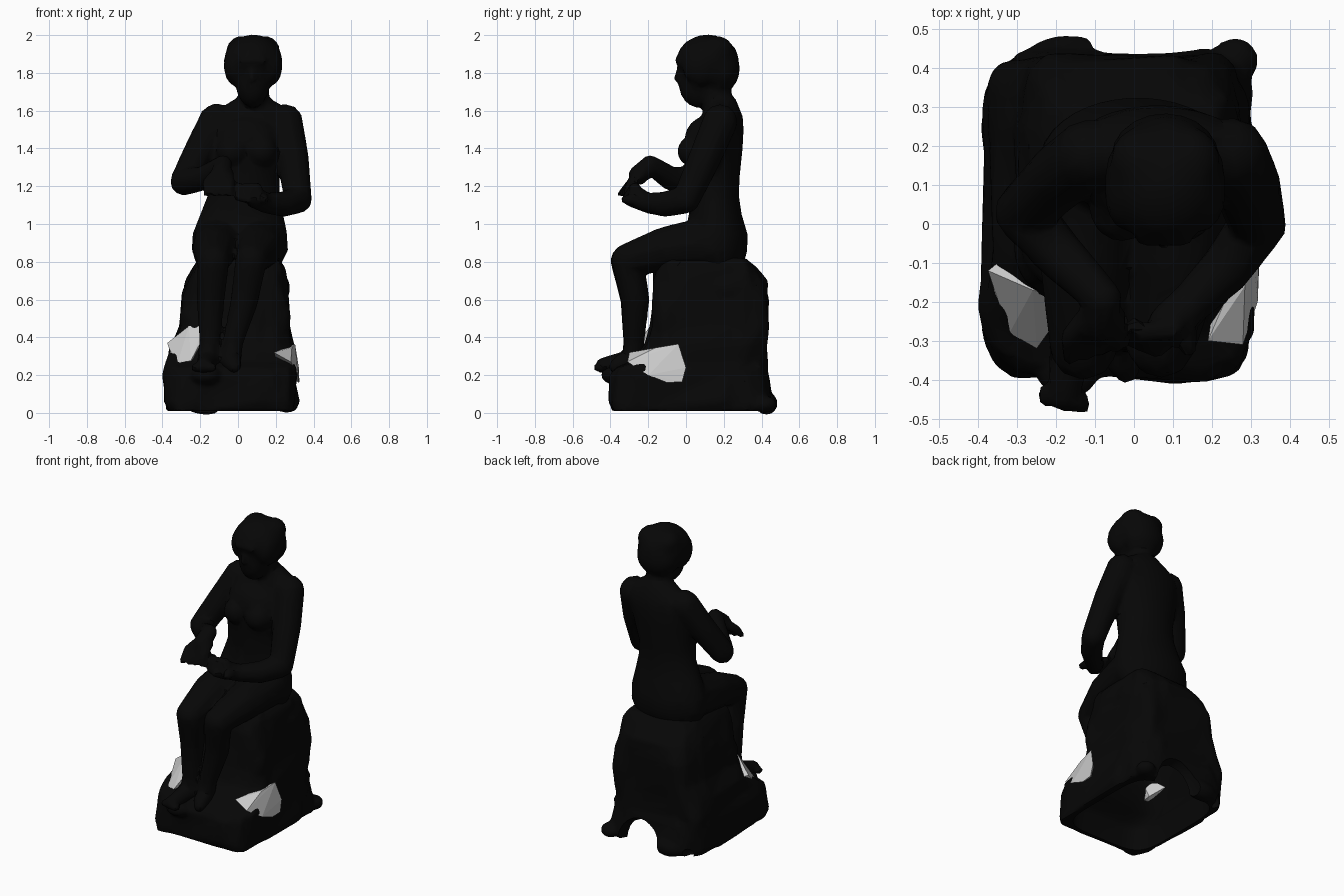
import bpy, bmesh, math
from mathutils import Vector, Matrix, noise

if "Cube" in bpy.data.objects:
    bpy.data.objects.remove(bpy.data.objects["Cube"])

dark = bpy.data.materials.new("dark_bronze")
dark.diffuse_color = (0.002, 0.002, 0.002, 1)
dark.use_nodes = True
dark.node_tree.nodes["Principled BSDF"].inputs["Base Color"].default_value = dark.diffuse_color


def make_object(bm, name, mat=dark):
    bmesh.ops.recalc_face_normals(bm, faces=bm.faces)
    me = bpy.data.meshes.new(name)
    bm.to_mesh(me)
    bm.free()
    ob = bpy.data.objects.new(name, me)
    bpy.context.collection.objects.link(ob)
    if mat:
        me.materials.append(mat)
    return ob


def ball(bm, c, r):
    m = Matrix.Translation(c) @ Matrix.Diagonal((*r, 1))
    bmesh.ops.create_icosphere(bm, subdivisions=3, radius=1, matrix=m)


def hull(bm, points):
    vs = [bm.verts.new(p) for p in points]
    res = bmesh.ops.convex_hull(bm, input=vs)
    junk = {v for v in res["geom_interior"] + res["geom_unused"]
            if isinstance(v, bmesh.types.BMVert)}
    bmesh.ops.delete(bm, geom=list(junk), context='VERTS')


def limb(bm, joints):
    """Chain of tapered capsules through (x, y, z, radius) joints."""
    tmp = bmesh.new()
    bmesh.ops.create_icosphere(tmp, subdivisions=2, radius=1)
    unit = [v.co.copy() for v in tmp.verts]
    tmp.free()
    for a, b in zip(joints, joints[1:]):
        hull(bm, [Vector(j[:3]) + u * j[3] for j in (a, b) for u in unit])


def loft(bm, rings, n=40, power=1.0, rough=0.0):
    """Skin (z, cx, cy, rx, ry) rings; power < 1 squares the outline."""
    loops = []
    for z, cx, cy, rx, ry in rings:
        loop = []
        for i in range(n):
            t = 2 * math.pi * (i + 0.5) / n
            c, s = math.cos(t), math.sin(t)
            d = Vector((math.copysign(abs(c) ** power, c), math.copysign(abs(s) ** power, s), 0))
            p = Vector((cx + rx * d.x, cy + ry * d.y, z))
            k = noise.noise(p * 7) + 0.6 * noise.noise(p * 17)
            loop.append(bm.verts.new(p + d * rough * k))
        loops.append(loop)
    for a, b in zip(loops, loops[1:]):
        for i in range(n):
            j = (i + 1) % n
            bm.faces.new((a[i], a[j], b[j], b[i]))
    bm.faces.new(loops[0])
    bm.faces.new(loops[-1])


def fuse(ob, voxel):
    m = ob.modifiers.new("fuse", 'REMESH')
    m.mode, m.voxel_size = 'VOXEL', voxel
    m = ob.modifiers.new("soften", 'SMOOTH')
    m.factor, m.iterations = 0.5, 2


def finish(ob, ratio):
    m = ob.modifiers.new("facets", 'DECIMATE')
    m.ratio = ratio
    bpy.ops.object.select_all(action='DESELECT')
    ob.select_set(True)
    bpy.context.view_layer.objects.active = ob
    bpy.ops.object.convert(target='MESH')
    bpy.ops.object.shade_smooth_by_angle(angle=math.radians(35))


# seated figure: torso and chest
bm = bmesh.new()
loft(bm, [(0.77, .01, .17, .21, .13), (0.86, .01, .155, .255, .17), (0.95, .01, .16, .25, .165),
          (1.05, .02, .155, .22, .14), (1.15, .03, .15, .19, .13), (1.25, .035, .142, .185, .142),
          (1.4, .045, .15, .215, .15), (1.5, .06, .175, .23, .13), (1.57, .07, .19, .22, .11),
          (1.62, .08, .19, .165, .09), (1.67, .08, .18, .08, .08)])
ball(bm, (.05, .1, 1.43), (.17, .11, .14))
for x in (-0.03, 0.125):
    ball(bm, (x, .045, 1.385), (.085, .09, .085))
# left arm, hand and hanging fingers
limb(bm, [(-.115, .18, 1.55, .09), (-.195, .12, 1.4, .085), (-.285, .03, 1.225, .075),
          (-.19, -.08, 1.24, .065), (-.08, -.19, 1.315, .05), (-.09, -.25, 1.26, .055)])
for i in range(4):
    x = -.165 + .04 * i
    limb(bm, [(-.115 + .02 * i, -.24, 1.26, .035), (x, -.29, 1.22, .025), (x, -.345 + .01 * i, 1.16, .018)])
# right arm, hand and fingers
limb(bm, [(.25, .18, 1.54, .095), (.29, .1, 1.35, .088), (.318, 0, 1.13, .075),
          (.24, -.11, 1.105, .068), (.15, -.2, 1.11, .055), (.09, -.26, 1.14, .058)])
for i in range(3):
    limb(bm, [(.1, -.27, 1.11 + .04 * i, .03), (.06 - .02 * i, -.32 + .02 * i, 1.13 + .03 * i, .025),
              (.0, -.3 + .02 * i, 1.14 + .03 * i, .02)])
limb(bm, [(.13, -.25, 1.13, .035), (.14, -.32, 1.13, .022)])
# legs and feet
limb(bm, [(-.1, .13, .9, .145), (-.125, -.1, .87, .12), (-.13, -.315, .805, .087),
          (-.145, -.272, .6, .076), (-.15, -.278, .38, .055), (-.16, -.28, .28, .058),
          (-.17, -.37, .265, .05), (-.18, -.44, .25, .042)])
limb(bm, [(.12, .13, .9, .145), (.11, -.1, .87, .12), (.07, -.31, .81, .087),
          (.035, -.268, .6, .076), (-.025, -.275, .38, .055), (-.04, -.28, .28, .058),
          (-.03, -.34, .265, .05), (-.02, -.375, .245, .035)])
# toes
for i in range(4):
    ball(bm, (-.225 + .03 * i, -.44 - .007 * i, .24), (.022, .03, .024))
# neck, head, face and hair
limb(bm, [(.09, .185, 1.56, .09), (.08, .15, 1.72, .085)])
ball(bm, (.078, .065, 1.75), (.09, .105, .135))
ball(bm, (.08, .115, 1.865), (.155, .165, .138))
ball(bm, (.08, .17, 1.82), (.14, .115, .13))
for s in (-1, 1):
    ball(bm, (.08 + s * .09, .08, 1.84), (.065, .1, .11))
    ball(bm, (.08 + s * .06, .16, 1.92), (.08, .09, .075))
limb(bm, [(.075, -.025, 1.83, .02), (.075, -.045, 1.77, .02)])
limb(bm, [(.03, -.03, 1.865, .028), (.125, -.03, 1.865, .028)])
figure = make_object(bm, "seated_figure")
fuse(figure, 0.012)
finish(figure, 0.08)

# rocky seat and square base: (z, x0, x1, y0, y1)
rock = [(.01, -.375, .305, -.385, .44), (.06, -.388, .31, -.395, .44), (.2, -.388, .305, -.395, .435),
        (.24, -.38, .30, -.37, .43), (.27, -.37, .29, -.30, .43), (.36, -.355, .285, -.2, .43),
        (.46, -.3, .275, -.18, .43), (.6, -.29, .27, -.175, .43), (.7, -.265, .255, -.175, .42),
        (.77, -.24, .245, -.165, .37), (.82, -.2, .22, -.13, .32)]


def rock_rings(inset, dz):
    return [(z - dz, (a + b) / 2, (c + d) / 2, (b - a) / 2 - inset, (d - c) / 2 - inset)
            for z, a, b, c, d in rock]


bm = bmesh.new()
loft(bm, rock_rings(0, 0), n=72, power=.3, rough=.025)
for c, r in (((-.17, .425, .05), (.11, .06, .06)), ((.26, .42, .045), (.06, .06, .045)),
             ((-.24, -.05, .5), (.07, .12, .1)), ((.2, -.1, .5), (.08, .07, .14)),
             ((-.24, .15, .62), (.06, .14, .07)), ((.22, .22, .66), (.055, .12, .08)),
             ((-.17, -.38, .2), (.08, .07, .05))):
    ball(bm, c, r)
base = make_object(bm, "rock_seat")
fuse(base, 0.015)

# hollow underside and broken openings in the rear edge
bm = bmesh.new()
loft(bm, rock_rings(.045, .06), n=48, power=.4)
cutters = [make_object(bm, "hollow_cutter")]
for c, r in (((.03, .46, -.01), (.16, .14, .2)), ((-.31, .45, .03), (.03, .1, .04))):
    bm = bmesh.new()
    ball(bm, c, r)
    cutters.append(make_object(bm, "opening_cutter"))
for cut in cutters:
    cut.hide_render = True
    m = base.modifiers.new("hollow", 'BOOLEAN')
    m.operation, m.solver, m.object = 'DIFFERENCE', 'EXACT', cut
finish(base, 0.2)
for cut in cutters:
    bpy.data.objects.remove(cut)

# plain grey repair patches on both sides of the base
patches = {
    "left_patch": [(-.375, -.12, .37), (-.35, -.2, .3), (-.32, -.28, .265), (-.25, -.32, .275),
                   (-.2, -.25, .37), (-.18, -.19, .46), (-.26, -.17, .46), (-.29, -.05, .33),
                   (-.22, -.12, .27)],
    "right_patch": [(.19, -.3, .32), (.28, -.31, .27), (.318, -.2, .2), (.322, -.1, .16),
                    (.325, -.02, .165), (.322, 0, .24), (.302, -.04, .365), (.285, -.16, .345),
                    (.22, -.1, .22)]}
for name, pts in patches.items():
    bm = bmesh.new()
    hull(bm, pts)
    make_object(bm, name, None)
